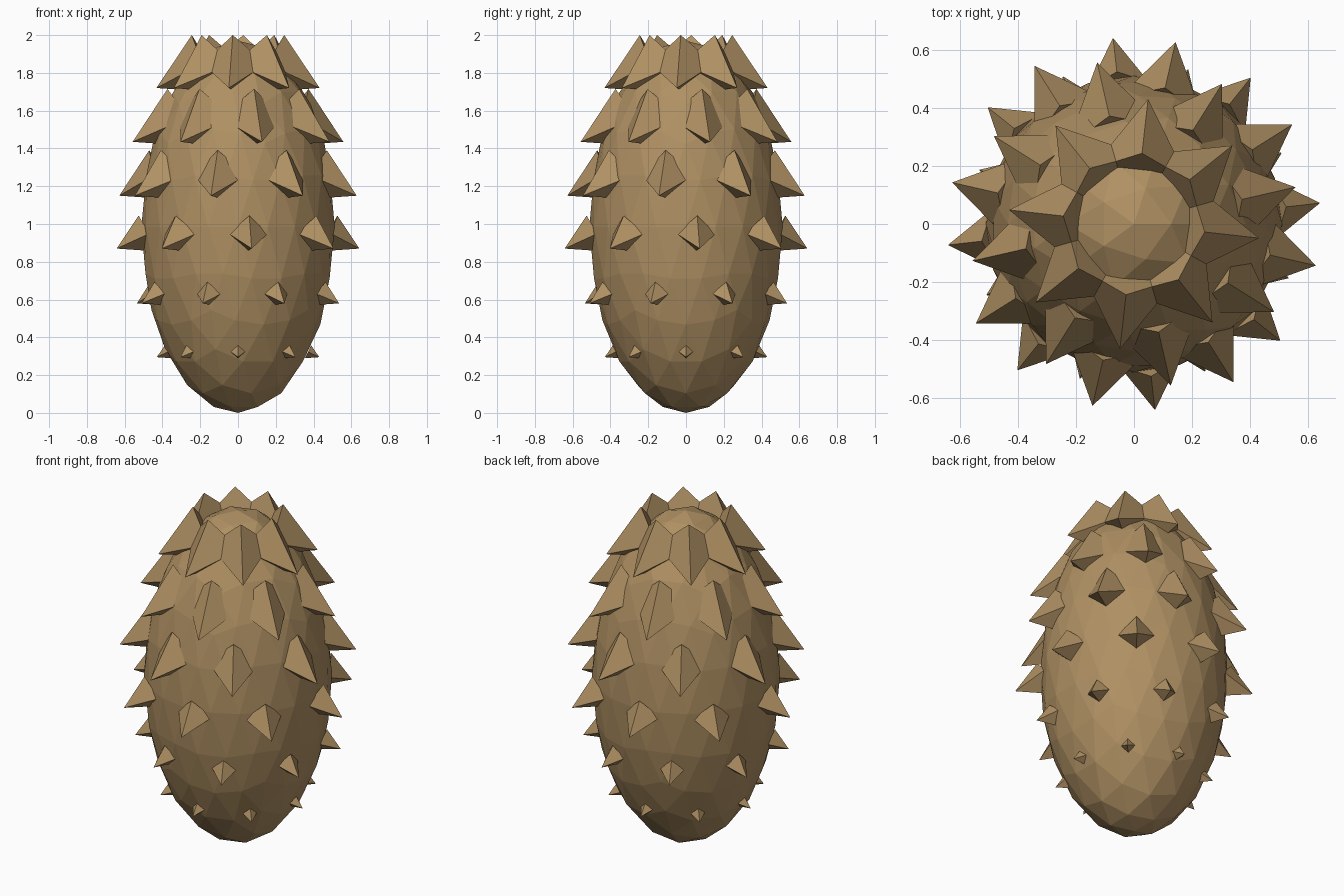
import bpy, bmesh, math
from mathutils import Vector

if "Cube" in bpy.data.objects:
    bpy.data.objects.remove(bpy.data.objects["Cube"])

mat = bpy.data.materials.new("brown_husk")
mat.diffuse_color = (0.43, 0.28, 0.125, 1)
mat.use_nodes = True
mat.node_tree.nodes["Principled BSDF"].inputs["Base Color"].default_value = mat.diffuse_color


def finish(bm, name):
    bmesh.ops.recalc_face_normals(bm, faces=bm.faces)
    me = bpy.data.meshes.new(name)
    bm.to_mesh(me)
    bm.free()
    me.materials.append(mat)
    ob = bpy.data.objects.new(name, me)
    bpy.context.collection.objects.link(ob)
    return ob


# Faceted ellipsoid body
bm = bmesh.new()
bmesh.ops.create_icosphere(bm, subdivisions=3, radius=1)
for v in bm.verts:
    v.co = Vector((v.co.x * 0.512, v.co.y * 0.512, 0.985 + v.co.z * 0.985))
finish(bm, "body")

# Rings of drooping four-sided spikes, bottom to top: tip radius, tip height, edge length
rings = [(0.43, 0.295, 0.076), (0.567, 0.58, 0.136), (0.647, 0.87, 0.21),
         (0.645, 1.15, 0.29), (0.572, 1.435, 0.338), (0.435, 1.72, 0.338)]
COUNT = 8
DROOP = math.radians(26)
HALF = math.radians(30)


def add_spike(bm, angle, tip_r, tip_z, edge):
    out = Vector((math.sin(angle), -math.cos(angle), 0))
    up = Vector((0, 0, 1))
    side = out.cross(up)
    axis = out * math.cos(DROOP) - up * math.sin(DROOP)
    lift = out * math.sin(DROOP) + up * math.cos(DROOP)
    tip = out * tip_r + up * tip_z
    centre = tip - axis * edge * math.cos(HALF)
    r = edge * math.sin(HALF)
    base = [bm.verts.new(centre + d * r) for d in (lift, side, -lift, -side)]
    apex = bm.verts.new(tip)
    bm.faces.new(base)
    for i in range(4):
        bm.faces.new((base[i], base[(i + 1) % 4], apex))


for k, (tip_r, tip_z, edge) in enumerate(rings):
    bm = bmesh.new()
    for i in range(COUNT):
        add_spike(bm, 2 * math.pi * (i / COUNT + k / 14), tip_r, tip_z, edge)
    finish(bm, f"spike_ring_{k + 1}")
